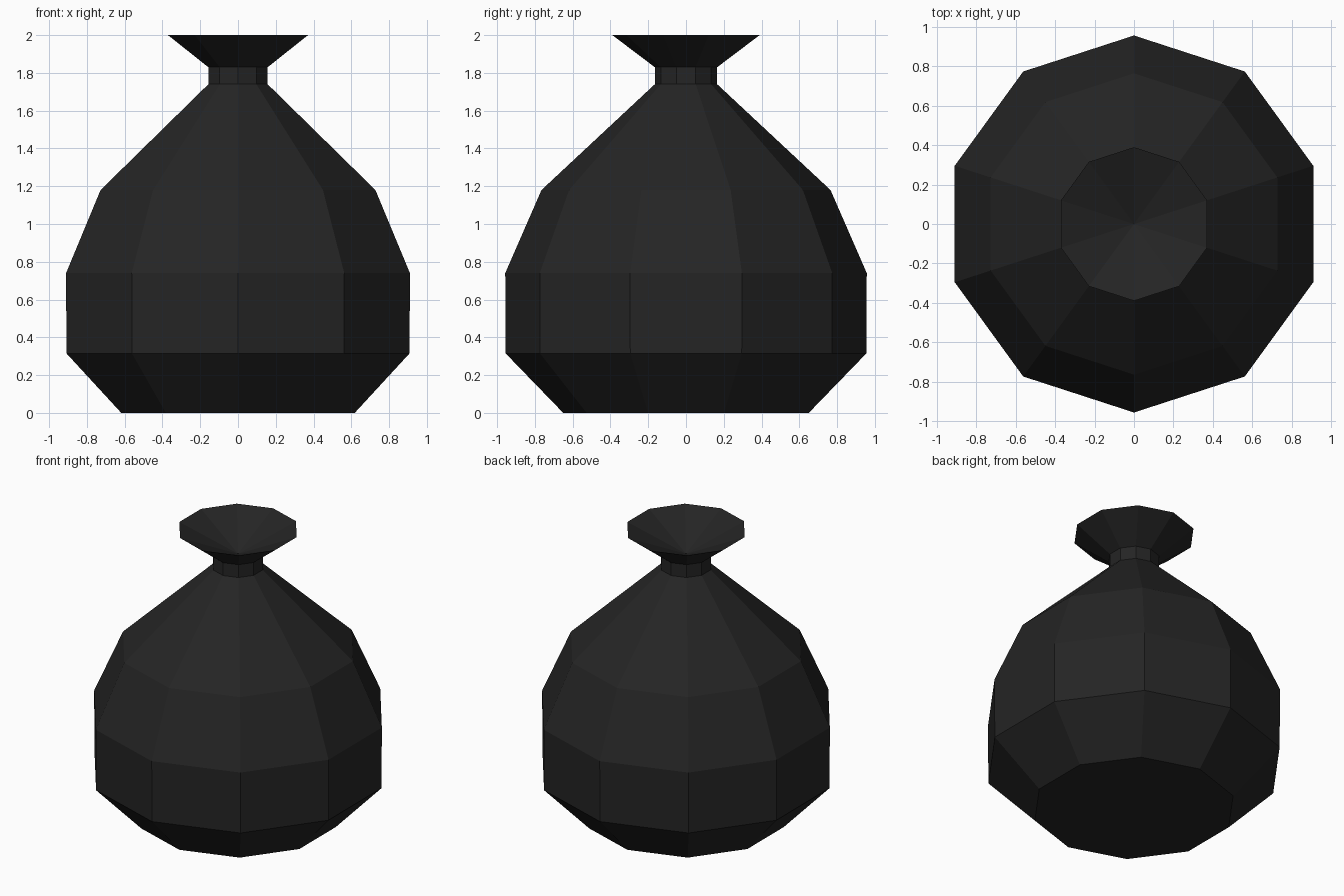
import bpy, bmesh, math

if "Cube" in bpy.data.objects:
    bpy.data.objects.remove(bpy.data.objects["Cube"])

SIDES = 10

charcoal = bpy.data.materials.new("charcoal")
charcoal.diffuse_color = (0.018, 0.018, 0.018, 1)
charcoal.use_nodes = True
charcoal.node_tree.nodes["Principled BSDF"].inputs["Base Color"].default_value = charcoal.diffuse_color

# Tied sack: ten-sided turned profile (radius, height)
profile = [(0.65, 0.0), (0.955, 0.315), (0.957, 0.74), (0.765, 1.18),
           (0.165, 1.74), (0.165, 1.83), (0.39, 2.0)]
FUNNEL_BOTTOM = 1.83

bm = bmesh.new()
rings = []
for r, z in profile:
    ring = []
    for i in range(SIDES):
        a = math.pi / 2 + 2 * math.pi * i / SIDES
        ring.append(bm.verts.new((r * math.cos(a), r * math.sin(a), z)))
    rings.append(ring)

# Side walls
for low, high in zip(rings, rings[1:]):
    for i in range(SIDES):
        j = (i + 1) % SIDES
        bm.faces.new((low[i], low[j], high[j], high[i]))

# Flat base
bm.faces.new(rings[0][::-1])

# Sunken funnel inside the gathered mouth
tip = bm.verts.new((0, 0, FUNNEL_BOTTOM))
for i in range(SIDES):
    bm.faces.new((rings[-1][i], rings[-1][(i + 1) % SIDES], tip))

bmesh.ops.recalc_face_normals(bm, faces=bm.faces[:])
mesh = bpy.data.meshes.new("tied_sack")
bm.to_mesh(mesh)
bm.free()
mesh.materials.append(charcoal)
sack = bpy.data.objects.new("tied_sack", mesh)
bpy.context.collection.objects.link(sack)
